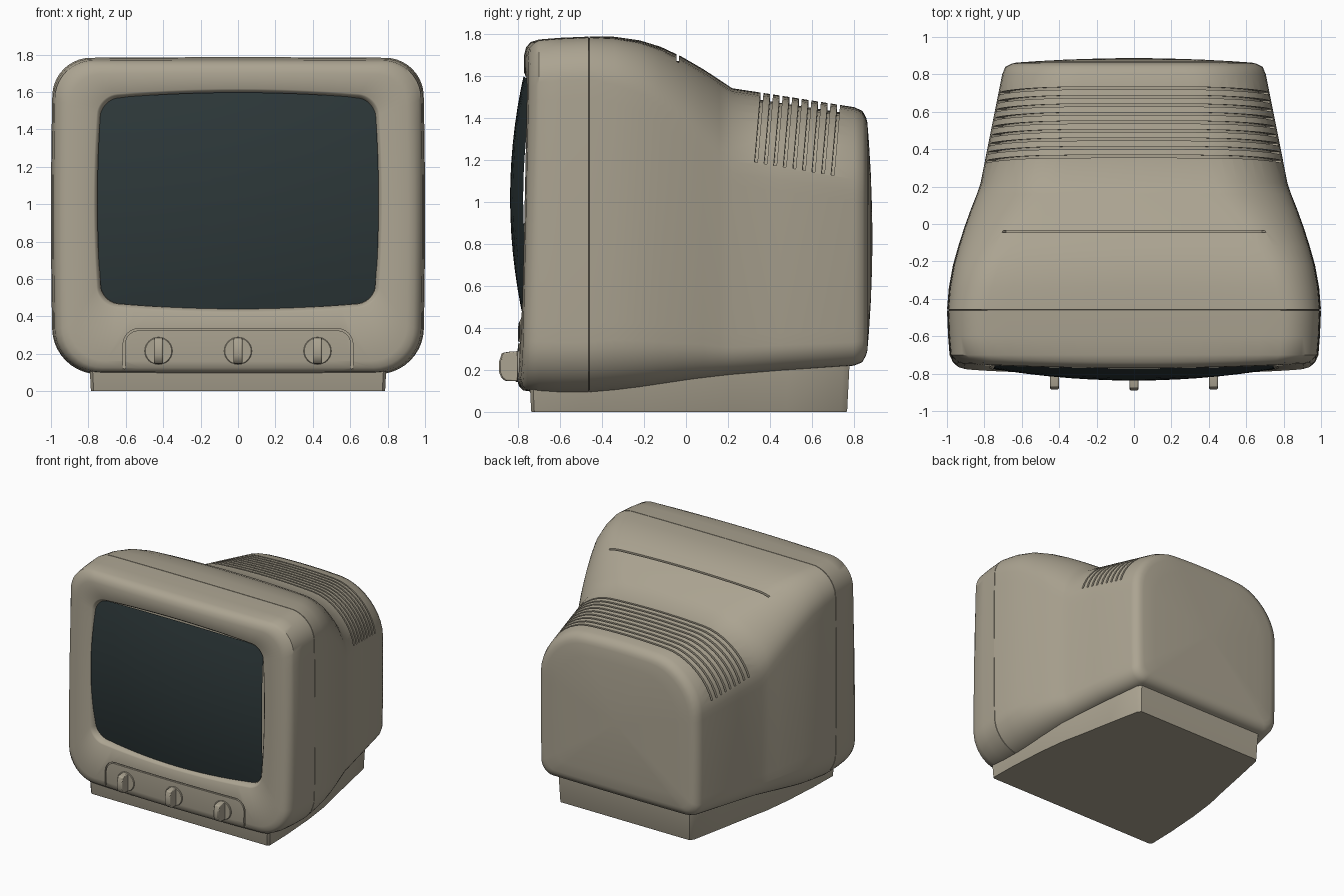
import bpy, bmesh, math

if "Cube" in bpy.data.objects:
    bpy.data.objects.remove(bpy.data.objects["Cube"])


def material(name, rgb):
    m = bpy.data.materials.new(name)
    m.diffuse_color = (*rgb, 1)
    m.use_nodes = True
    m.node_tree.nodes["Principled BSDF"].inputs["Base Color"].default_value = m.diffuse_color
    return m


BEIGE = material("beige plastic", (0.41, 0.37, 0.285))
GLASS = material("dark glass", (0.026, 0.039, 0.041))


def make(name, verts, faces, mat):
    bm = bmesh.new()
    vs = [bm.verts.new(v) for v in verts]
    for f in faces:
        bm.faces.new([vs[i] for i in f])
    bmesh.ops.recalc_face_normals(bm, faces=bm.faces)
    me = bpy.data.meshes.new(name)
    bm.to_mesh(me)
    bm.free()
    ob = bpy.data.objects.new(name, me)
    bpy.context.collection.objects.link(ob)
    me.materials.append(mat)
    return ob


def activate(ob):
    bpy.ops.object.select_all(action='DESELECT')
    ob.select_set(True)
    bpy.context.view_layer.objects.active = ob


def smooth(ob, deg=40):
    activate(ob)
    bpy.ops.object.shade_smooth_by_angle(angle=math.radians(deg))


def bevel(ob, width, segs=3):
    m = ob.modifiers.new("soft edges", 'BEVEL')
    m.width, m.segments, m.limit_method = width, segs, 'ANGLE'


def loft(rings, caps=True):
    """Verts and faces for a skin over closed rings of equal length."""
    n = len(rings[0])
    verts = [p for r in rings for p in r]
    faces = [(k * n + i, k * n + (i + 1) % n, (k + 1) * n + (i + 1) % n, (k + 1) * n + i)
             for k in range(len(rings) - 1) for i in range(n)]
    if caps:
        faces += [tuple(range(n)), tuple(range(len(verts) - n, len(verts)))]
    return verts, faces


def outline(hw, zb, zt, rt, rb, b=0.012, ct=0.006, cb=0.004, C=10, S=14):
    """Rounded rectangle in x,z with slightly bowed sides."""
    corners = [(hw - rb, zb + rb, rb, -90), (hw - rt, zt - rt, rt, 0),
               (rt - hw, zt - rt, rt, 90), (rb - hw, zb + rb, rb, 180)]
    arcs = [[(cx + r * math.cos(math.radians(a + 90 * i / C)),
              cz + r * math.sin(math.radians(a + 90 * i / C))) for i in range(C + 1)]
            for cx, cz, r, a in corners]
    pts = []
    for k in range(4):
        pts += arcs[k]
        (x0, z0), (x1, z1) = arcs[k][-1], arcs[(k + 1) % 4][0]
        pts += [(x0 + (x1 - x0) * i / S, z0 + (z1 - z0) * i / S) for i in range(1, S)]
    zc, hh = (zb + zt) / 2, (zt - zb) / 2
    out = []
    for x, z in pts:
        u, v = x / hw, (z - zc) / hh
        out.append((x * (1 - b * v * v), zc + hh * v * (1 - (ct if v > 0 else cb) * u * u)))
    return out


# Housing sections: y, half width, bottom, top, top radius, bottom radius
ROWS = [(-.70, .986, .092, 1.772, .20, .24), (-.60, .994, .088, 1.78, .20, .24),
        (-.46, 1.0, .09, 1.786, .20, .24), (-.34, .99, .10, 1.785, .22, .24),
        (-.22, .968, .115, 1.768, .24, .22), (-.12, .94, .13, 1.737, .27, .20),
        (-.02, .908, .145, 1.69, .30, .18), (.08, .872, .158, 1.632, .33, .16),
        (.16, .84, .168, 1.58, .36, .14), (.22, .82, .175, 1.54, .38, .13),
        (.45, .775, .195, 1.505, .38, .12), (.80, .705, .22, 1.45, .38, .11),
        (.84, .688, .237, 1.432, .37, .10), (.857, .655, .27, 1.40, .35, .08)]


def section(y, inset=0.0):
    k = max(i for i in range(len(ROWS) - 1) if i == 0 or ROWS[i][0] <= y)
    p, q = ROWS[k], ROWS[k + 1]
    t = (y - p[0]) / (q[0] - p[0])
    hw, zb, zt, rt, rb = (a + (c - a) * t for a, c in zip(p[1:], q[1:]))
    return outline(hw - inset, zb + inset, zt - inset, rt, rb, ct=0.006 + (rt - .2) * .4)


def front_y(x, z):
    return -.77 - .035 * (1.7 - z) / 1.6 + .03 * x * x


def front_ring(off, *shape):
    return [(x, front_y(x, z) + off, z) for x, z in outline(*shape)]


def flat_ring(y, pts):
    return [(x, y, z) for x, z in pts]


# Housing: screen opening, bezel, seam, flared shell and bulged back in one skin
BOW = (.03, .06, .06)
rings = [flat_ring(-.66, outline(.745, .445, 1.59, .09, .09, *BOW)),
         front_ring(.025, .75, .44, 1.595, .09, .09, *BOW),
         front_ring(.005, .765, .425, 1.61, .10, .10, *BOW),
         front_ring(0, .772, .418, 1.617, .105, .105, *BOW),
         front_ring(0, .91, .16, 1.70, .17, .19),
         front_ring(.008, .945, .125, 1.735, .19, .21),
         front_ring(.03, .972, .102, 1.76, .20, .23)]
stations = [(r[0], 0) for r in ROWS if r[0] != -.46]
stations += [(-.463, 0), (-.4625, .008), (-.4585, .008), (-.458, 0)]
rings += [flat_ring(y, section(y, d)) for y, d in sorted(stations)]
rim = section(.857)
for s in (.96, .8, .55, .25, .06):
    rings.append([(x * s, .887 - .026 * s * s, .82 + (z - .82) * s) for x, z in rim])
housing = make("housing", *loft(rings), BEIGE)


def groove(y, keep, tilt=0.0, width=.014, depth=.035, end=None):
    """Bar that follows the housing surface, for cutting a slot."""
    pts = [p for p in section(y) if keep(*p)]
    if end:
        pts = [(pts[0][0], end)] + pts + [(pts[-1][0], end)]
    bars = []
    for x, z in pts:
        dx, dz = x, (z - .82)
        l = math.hypot(dx, dz)
        yc = y + tilt * (z - 1.5)
        o, i = 1 + .05 / l, 1 - depth / l
        bars.append([(x * s, yc + w, .82 + dz * s)
                     for s, w in ((o, -width / 2), (o, width / 2), (i, width / 2), (i, -width / 2))])
    return loft(bars)


cuts = []
# Nine wrap-around vent slots
for i in range(9):
    low = 1.18 - .0078 * i
    cuts.append(groove(.36 + .0462 * i, lambda x, z: z > low + .01, tilt=.085, end=low))
# Single slot across the top
cuts.append(groove(-.04, lambda x, z: z > 1.2 and abs(x) < .705, width=.012, depth=.03))
# Control panel outline on the front
arch = [(.61, .06), (.61, .16)]
arch += [(.53 + .08 * math.cos(a * math.pi / 12), .25 + .08 * math.sin(a * math.pi / 12)) for a in range(7)]
arch += [(x, .33) for x in (.35, .17)]
arch += [(0, .33)] + [(-x, z) for x, z in reversed(arch)]
bars = []
for k, (x, z) in enumerate(arch):
    (xa, za), (xb, zb) = arch[max(k - 1, 0)], arch[min(k + 1, len(arch) - 1)]
    l = math.hypot(xb - xa, zb - za)
    nx, nz = -(zb - za) / l * .005, (xb - xa) / l * .005
    yb = front_y(x, z) + .014
    bars.append([(x + nx, -.86, z + nz), (x - nx, -.86, z - nz),
                 (x - nx, yb, z - nz), (x + nx, yb, z + nz)])
cuts.append(loft(bars))

verts, faces = [], []
for v, f in cuts:
    faces += [tuple(i + len(verts) for i in q) for q in f]
    verts += v
cutter = make("groove_cutter", verts, faces, BEIGE)
cutter.hide_render = True
mod = housing.modifiers.new("grooves", 'BOOLEAN')
mod.operation, mod.solver, mod.object = 'DIFFERENCE', 'EXACT', cutter
activate(housing)
bpy.ops.object.modifier_apply(modifier=mod.name)
bpy.data.objects.remove(cutter)
smooth(housing)

# Domed screen
edge = outline(.752, .438, 1.597, .09, .09, *BOW)
dome = []
for s in (1, .88, .75, .6, .45, .3, .15, .03):
    dome.append([(x * s, -.837 + .11 * (x * s) ** 2 + .19 * ((z - 1.018) * s) ** 2,
                  1.018 + (z - 1.018) * s) for x, z in edge])
v, f = loft(dome, caps=False)
f.append(tuple(range(len(v) - len(edge), len(v))))
screen = make("screen", v, f, GLASS)
# an open patch: make it face forward
if screen.data.polygons[-1].normal.y > 0:
    screen.data.flip_normals()
smooth(screen)

# Control knobs: round plate with a finger grip
GRIP = [(.01, .145), (-.06, .148), (-.078, .165), (-.087, .19), (-.087, .24), (-.074, .28),
        (-.03, .288), (.01, .285)]
for side, kx in (("left", -.425), ("middle", 0), ("right", .425)):
    y0 = front_y(kx, .215)
    circle = [(math.cos(a * math.pi / 20), math.sin(a * math.pi / 20)) for a in range(40)]
    plate = [[(kx + r * c, y0 + y, .215 + r * s) for c, s in circle]
             for y, r in ((.02, .074), (-.004, .074), (-.008, .070))]
    smooth(make(side + "_knob_plate", *loft(plate), BEIGE))
    grip = [[(kx + w, y0 + y, z) for y, z in GRIP] for w in (-.023, .023)]
    g = make(side + "_knob_grip", *loft(grip), BEIGE)
    bevel(g, .006, 2)
    smooth(g)

# Pedestal that follows the flare of the housing
half = [(.775, -.74), (.79, -.725), (.785, -.5), (.765, -.2), (.737, .03), (.70, .2),
        (.645, .48), (.592, .74), (.57, .77)]
foot = half + [(-x, y) for x, y in reversed(half)]
base = make("base", *loft([[(x * s, y * s, z) for x, y in foot]
                           for z, s in ((0, .992), (.006, .996), (.25, 1.012))]), BEIGE)
smooth(base, 35)
